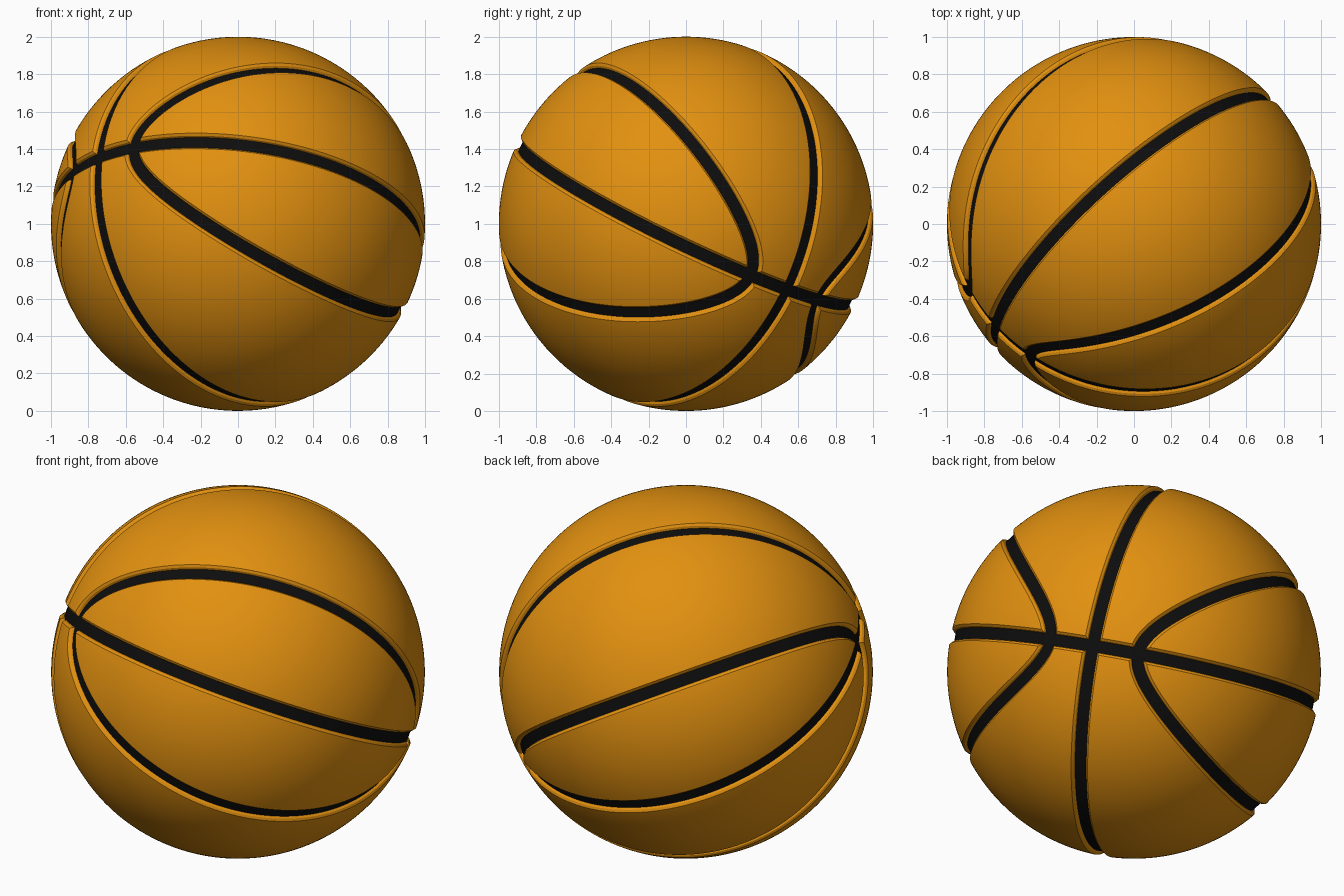
import bpy, bmesh, math
from mathutils import Vector

if "Cube" in bpy.data.objects:
    bpy.data.objects.remove(bpy.data.objects["Cube"])

def material(name, col):
    m = bpy.data.materials.new(name)
    m.diffuse_color = (*col, 1)
    m.use_nodes = True
    m.node_tree.nodes["Principled BSDF"].inputs["Base Color"].default_value = m.diffuse_color
    return m

orange = material("orange rubber", (0.76, 0.28, 0.005))
black = material("black seam", (0.004, 0.004, 0.004))

# Ball axes: Q = where the two straight seams cross, A and B = their normals
Q = Vector((-0.755, -0.55, 0.36)).normalized()
A = Vector((0.114, 0.4287, 0.896))
A = (A - Q * A.dot(Q)).normalized()
B = Q.cross(A) * -1
CENTRE = Vector((0, 0, 1))
N = 180

# Groove cross-section: (sideways offset, radius), black floor and sloped orange lips
HALF = [(0.031, 0.976), (0.035, 0.989), (0.047, 0.9995), (0.065, 1.013), (0.065, 1.03)]
SECTION = HALF + [(-s, r) for s, r in reversed(HALF)]

def finish(name, bm):
    me = bpy.data.meshes.new(name)
    bm.to_mesh(me)
    bm.free()
    ob = bpy.data.objects.new(name, me)
    bpy.context.collection.objects.link(ob)
    me.materials.append(orange)
    me.materials.append(black)
    return ob

def groove_cutter(name, direction):
    """Closed ring swept along unit directions on the sphere."""
    bm = bmesh.new()
    rings = []
    for i in range(N):
        t = 2 * math.pi * (i + 0.37) / N
        d = direction(t)
        side = d.cross(direction(t + 0.001) - direction(t - 0.001)).normalized()
        rings.append([bm.verts.new(CENTRE + d * r + side * s) for s, r in SECTION])
    k = len(SECTION)
    for i in range(N):
        a, b = rings[i], rings[(i + 1) % N]
        for j in range(k):
            f = bm.faces.new((a[j], a[(j + 1) % k], b[(j + 1) % k], b[j]))
            f.material_index = 1 if j == k - 1 else 0
    bmesh.ops.recalc_face_normals(bm, faces=bm.faces)
    ob = finish(name, bm)
    ob.hide_render = True
    return ob

def oval(sign):
    def direction(t):
        q, a = 0.968 * math.cos(t), 0.615 * math.sin(t)
        return (Q * q + A * a + B * (sign * math.sqrt(1 - q * q - a * a))).normalized()
    return direction

cutters = [
    groove_cutter("long_seam_cutter", lambda t: Q * math.cos(t) + B * math.sin(t)),
    groove_cutter("cross_seam_cutter", lambda t: Q * math.cos(t) + A * math.sin(t)),
    groove_cutter("oval_seam_cutter_1", oval(1)),
    groove_cutter("oval_seam_cutter_2", oval(-1)),
]

# Ball body, with the grooves carved in
bm = bmesh.new()
bmesh.ops.create_icosphere(bm, subdivisions=6, radius=1)
bmesh.ops.translate(bm, verts=bm.verts, vec=CENTRE)
ball = finish("ball", bm)
for c in cutters:
    m = ball.modifiers.new(c.name, 'BOOLEAN')
    m.operation = 'DIFFERENCE'
    m.solver = 'EXACT'
    m.object = c
bpy.context.view_layer.objects.active = ball
ball.select_set(True)
for c in cutters:
    bpy.ops.object.modifier_apply(modifier=c.name)
    bpy.data.objects.remove(c)
bpy.ops.object.shade_smooth_by_angle(angle=math.radians(30))
